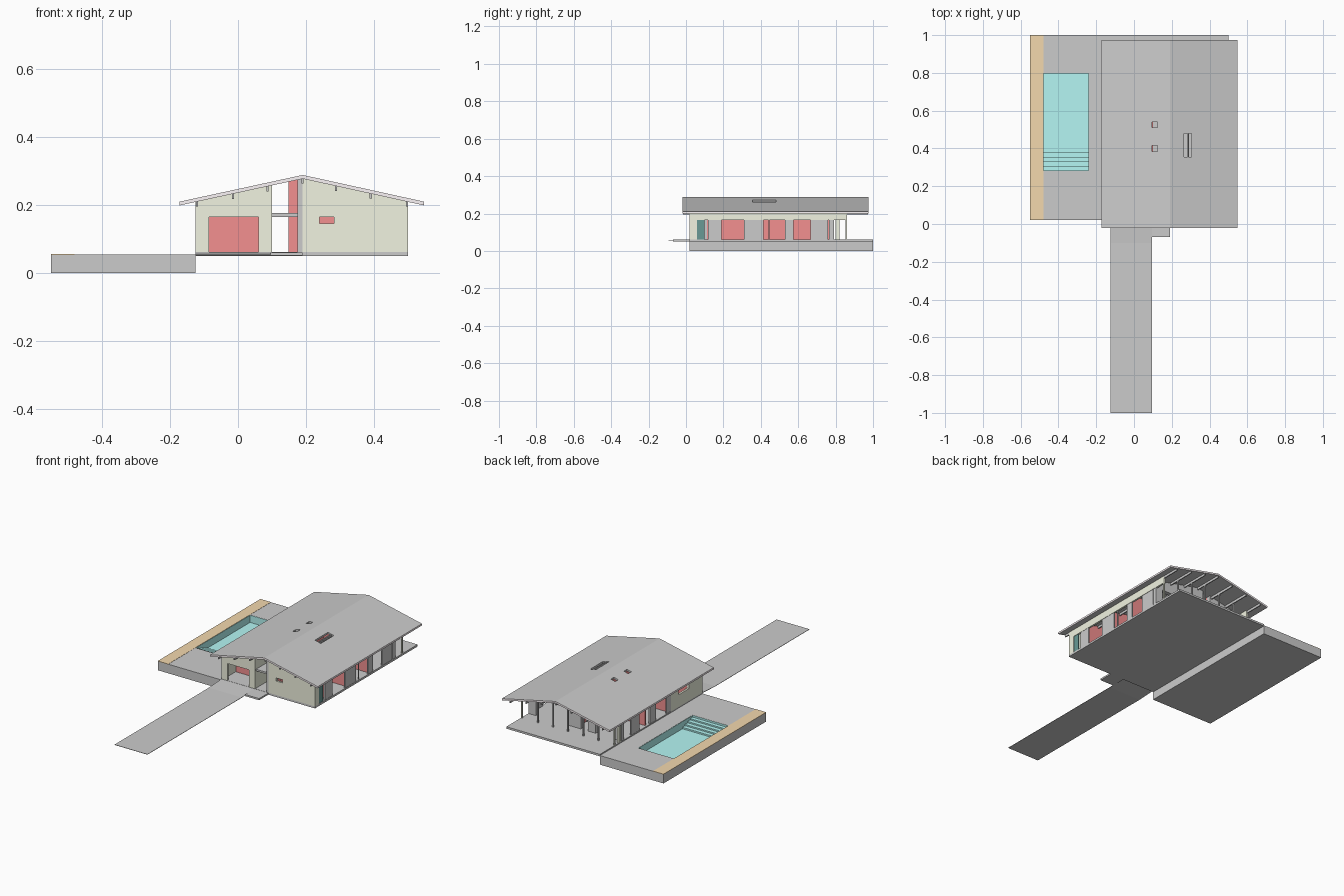
import bpy, bmesh

if "Cube" in bpy.data.objects:
    bpy.data.objects.remove(bpy.data.objects["Cube"])

RIDGE_X, RIDGE_Z = 0.19, 0.288
EAVE_L, EAVE_R, EAVE_Z = -0.17, 0.545, 0.21
THICK = 0.011
FLOOR = 0.062
HEAD = 0.165


def mat(name, rgb):
    m = bpy.data.materials.new(name)
    m.diffuse_color = (*rgb, 1)
    m.use_nodes = True
    m.node_tree.nodes["Principled BSDF"].inputs["Base Color"].default_value = m.diffuse_color
    return m


BEIGE = mat("beige", (0.88, 0.90, 0.75))
RED = mat("red", (0.90, 0.28, 0.28))
WATER = mat("turquoise", (0.46, 0.92, 0.90))
WOOD = mat("wood", (0.90, 0.69, 0.42))
PALE = mat("pale_pink", (0.97, 0.91, 0.93))
GREEN = mat("dark_green", (0.14, 0.32, 0.30))


def under(x):
    """Height of the roof underside at x."""
    run = RIDGE_X - EAVE_L if x < RIDGE_X else EAVE_R - RIDGE_X
    return RIDGE_Z - THICK - (RIDGE_Z - EAVE_Z) * abs(x - RIDGE_X) / run


def prism(name, profile, a0, a1, material=None, axis="y"):
    """Extrude a profile: (x, z) along y, or (y, z) along x."""
    bm = bmesh.new()
    ends = []
    for a in (a0, a1):
        ends.append([bm.verts.new((p, a, z) if axis == "y" else (a, p, z)) for p, z in profile])
    n = len(profile)
    bm.faces.new(ends[0])
    bm.faces.new(ends[1][::-1])
    for i in range(n):
        j = (i + 1) % n
        bm.faces.new((ends[0][j], ends[0][i], ends[1][i], ends[1][j]))
    bmesh.ops.recalc_face_normals(bm, faces=bm.faces)
    me = bpy.data.meshes.new(name)
    bm.to_mesh(me)
    bm.free()
    ob = bpy.data.objects.new(name, me)
    bpy.context.collection.objects.link(ob)
    if material:
        me.materials.append(material)
    return ob


def box(name, x0, x1, y0, y1, z0, z1, material=None):
    return prism(name, [(x0, z0), (x1, z0), (x1, z1), (x0, z1)], y0, y1, material)


def wall(name, x0, x1, y0, y1, z0, material=None):
    """Wall whose top follows the roof slope."""
    xs = [x0] + ([RIDGE_X] if x0 < RIDGE_X < x1 else []) + [x1]
    top = [(x, under(x)) for x in reversed(xs)]
    return prism(name, [(x0, z0), (x1, z0)] + top, y0, y1, material)


def cut(ob, *bounds):
    c = box("cutter", *bounds)
    c.hide_render = True
    m = ob.modifiers.new("cut", "BOOLEAN")
    m.operation = "DIFFERENCE"
    m.solver = "EXACT"
    m.object = c
    bpy.context.view_layer.objects.active = ob
    bpy.ops.object.modifier_apply(modifier="cut")
    bpy.data.objects.remove(c)


# Pool terrace with recess, liner, steps and wooden deck strip
terrace = box("pool_terrace", -0.48, -0.125, 0.02, 1.0, 0, 0.055)
cut(terrace, -0.5, -0.24, 0.28, 0.80, 0.008, 0.1)
box("deck_base", -0.55, -0.48, 0.02, 1.0, 0, 0.053)
box("deck_boards", -0.55, -0.48, 0.02, 1.0, 0.053, 0.056, WOOD)
box("pool_floor", -0.48, -0.24, 0.28, 0.80, 0.008, 0.011, WATER)
for i, x in enumerate((-0.48, -0.242)):
    box(f"pool_side_{i}", x, x + 0.002, 0.28, 0.80, 0.01, 0.054, WATER)
for i, y in enumerate((0.28, 0.798)):
    box(f"pool_end_{i}", -0.478, -0.242, y, y + 0.002, 0.01, 0.054, WATER)
for i in range(4):
    box(f"pool_step_{i}", -0.478, -0.242, 0.282, 0.38 - 0.025 * i, 0.011, 0.02 + 0.008 * i, WATER)

# House slab, driveway and entry step
box("house_slab", -0.125, 0.5, 0.02, 1.0, 0.05, FLOOR)
prism("driveway", [(-1, 0.052), (-0.1, 0.052), (0.02, 0.058), (0.02, 0.061), (-0.1, 0.054), (-1, 0.054)],
      -0.125, 0.095, axis="x")
box("entry_step", 0.095, 0.19, -0.07, 0.02, 0.051, 0.061)

# Roof with skylight openings
roof = prism("roof", [(EAVE_L, EAVE_Z - THICK), (RIDGE_X, RIDGE_Z - THICK), (EAVE_R, EAVE_Z - THICK),
                      (EAVE_R, EAVE_Z), (RIDGE_X, RIDGE_Z), (EAVE_L, EAVE_Z)], -0.018, 0.973)
for y in (0.385, 0.51):
    cut(roof, 0.095, 0.125, y, y + 0.03, 0.2, 0.35)
cut(roof, 0.265, 0.305, 0.355, 0.48, 0.2, 0.35)
box("skylight_bar", 0.282, 0.288, 0.355, 0.48, under(0.285) + 0.001, under(0.285) + 0.009)

# Pale boards on gables and eaves
for i, y in enumerate((-0.02, 0.973)):
    prism(f"gable_board_{i}", [(EAVE_L, EAVE_Z - THICK), (RIDGE_X, RIDGE_Z - THICK), (EAVE_R, EAVE_Z - THICK),
                               (EAVE_R, EAVE_Z), (RIDGE_X, RIDGE_Z), (EAVE_L, EAVE_Z)], y, y + 0.002, PALE)
for i, x in enumerate((EAVE_L - 0.002, EAVE_R)):
    box(f"eave_board_{i}", x, x + 0.002, -0.02, 0.975, EAVE_Z - THICK, EAVE_Z, PALE)

# Purlins running under the roof, each with a porch post
for i, x in enumerate((-0.121, -0.015, 0.087, 0.19, 0.288, 0.39, 0.496)):
    z = min(under(x - 0.003), under(x + 0.003))
    box(f"purlin_{i}", x - 0.003, x + 0.003, -0.015, 0.972, z - 0.014, z + 0.002)
    box(f"porch_post_{i}", x - 0.004, x + 0.004, 0.852, 0.860, FLOOR, z - 0.012,
        BEIGE if i in (0, 6) else None)

# Front walls: garage opening left, small window right
front_left = wall("front_wall_left", -0.125, 0.1, 0.02, 0.032, FLOOR, BEIGE)
cut(front_left, -0.085, 0.06, 0, 0.05, 0.05, HEAD)
front_right = wall("front_wall_right", 0.19, 0.5, 0.02, 0.032, FLOOR, BEIGE)
cut(front_right, 0.24, 0.282, 0, 0.05, 0.146, HEAD)

# Entry: canopy, red pier and side return
box("entry_canopy", 0.1, 0.175, 0.03, 0.16, HEAD, 0.176)
wall("entry_pier", 0.149, 0.175, 0.10, 0.112, FLOOR, RED)
wall("entry_return", 0.09, 0.1, 0.032, 0.25, FLOOR, BEIGE)
wall("entry_side", 0.175, 0.19, 0.02, 0.112, FLOOR)

# Interior red partitions
wall("spine_wall_left", 0.09, 0.1, 0.25, 0.765, FLOOR, RED)
wall("spine_wall_right", 0.18, 0.19, 0.112, 0.765, FLOOR, RED)
for i, y in enumerate((0.14, 0.33, 0.545)):
    wall(f"cross_wall_left_{i}", -0.113, 0.09, y, y + 0.008, FLOOR, RED)
    wall(f"cross_wall_right_{i}", 0.19, 0.488, y, y + 0.008, FLOOR, RED)

# Back wall with glazed openings and the passage left open
back = wall("back_wall", -0.113, 0.488, 0.765, 0.79, FLOOR)
cut(back, 0.1, 0.15, 0.7, 0.85, 0.05, 0.3)
for x0, x1 in ((-0.08, 0.05), (0.23, 0.45)):
    cut(back, x0, x1, 0.7, 0.85, 0.05, HEAD)

# Side walls: beige lintel band, beige corner piers and grey panels between openings
RIGHT = [(0.118, 0.19), (0.31, 0.415), (0.53, 0.575), (0.665, 0.76), (0.765, 0.79)]
LEFT = [(0.32, 0.36), (0.46, 0.52), (0.62, 0.70), (0.765, 0.79)]
for side, x0, x1, panels, pier in (("right", 0.488, 0.5, RIGHT, 0.06), ("left", -0.125, -0.113, LEFT, 0.15)):
    wall(f"{side}_lintel", x0, x1, 0.032, 0.86, HEAD, BEIGE)
    box(f"{side}_corner_pier", x0, x1, 0.032, pier, FLOOR, HEAD, BEIGE)
    for i, (y0, y1) in enumerate(panels):
        box(f"{side}_panel_{i}", x0 + 0.002, x1 - 0.002, y0, y1, FLOOR, HEAD)
box("side_door", 0.491, 0.497, 0.06, 0.1, FLOOR, HEAD, GREEN)
box("window_mullion", 0.491, 0.497, 0.442, 0.446, FLOOR, HEAD)

# Left front room: high strip window above a beige sill wall
box("left_sill_wall", -0.125, -0.113, 0.15, 0.25, FLOOR, 0.135, BEIGE)
box("left_room_pier", -0.125, -0.113, 0.25, 0.32, FLOOR, HEAD, BEIGE)
box("left_back_pier", -0.125, -0.113, 0.80, 0.82, FLOOR, HEAD, BEIGE)
